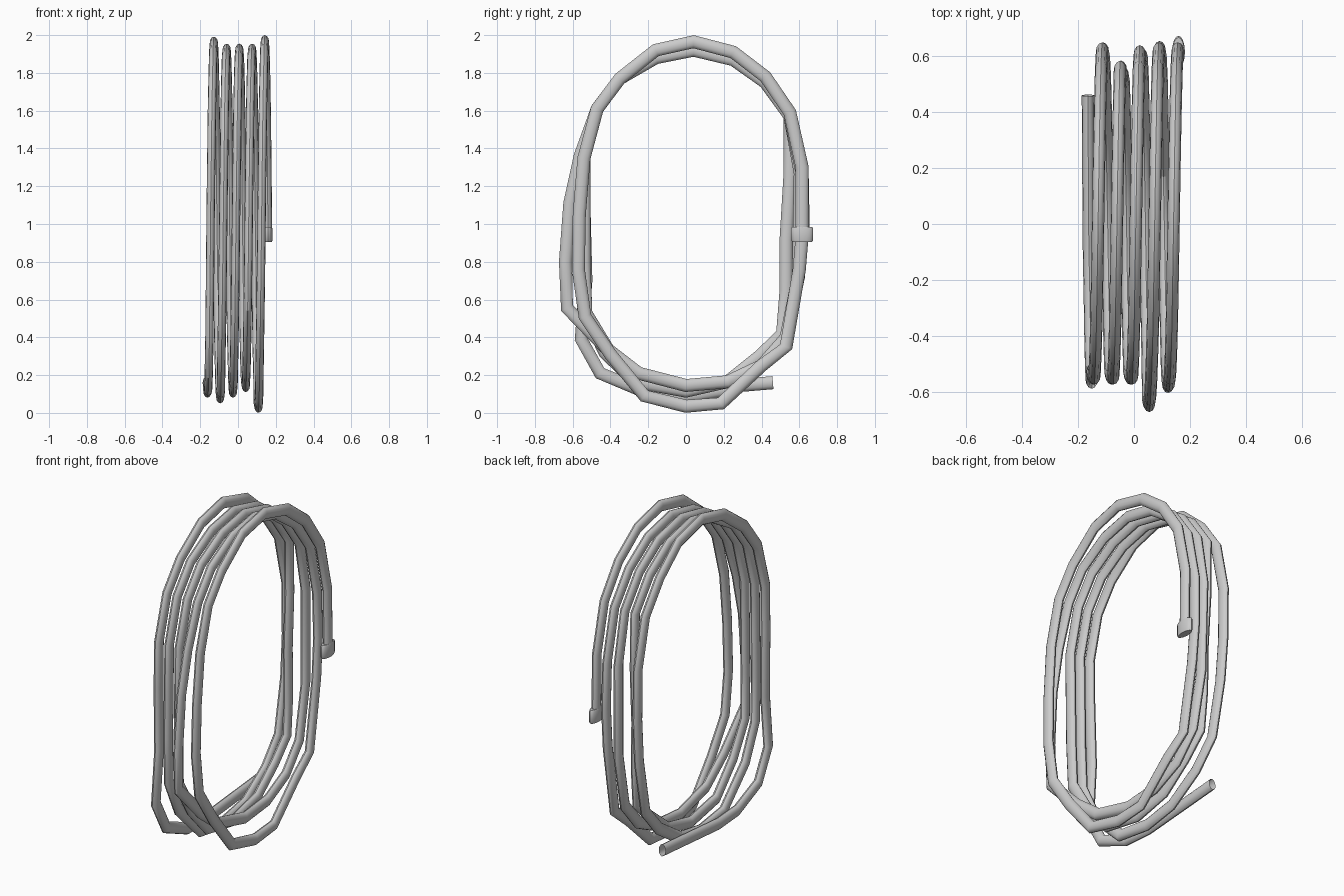
import bpy, bmesh, math
from mathutils import Vector

if "Cube" in bpy.data.objects:
    bpy.data.objects.remove(bpy.data.objects["Cube"])

# One typical turn of the coil as (y, z), from the bottom round the front, top and back
LOOP = [(.22, .165), (0, .145), (-.23, .175), (-.42, .30), (-.53, .53), (-.54, .80),
        (-.54, 1.08), (-.54, 1.35), (-.47, 1.61), (-.35, 1.77), (-.16, 1.88), (.04, 1.92),
        (.25, 1.87), (.42, 1.75), (.55, 1.57), (.605, 1.27), (.60, .97), (.595, .72),
        (.53, .40), (.40, .25)]

# Sagging and bulging spots, keyed by point number, for each turn
CHANGES = [
    {0: (.46, .16), 1: (-.07, .115), 2: (-.25, .125), 3: (-.455, .21), 4: (-.555, .39),
     5: (-.53, .70), 10: (-.16, 1.91), 11: (.04, 1.957), 12: (.25, 1.90), 15: (.615, 1.28),
     16: (.615, .97)},
    {0: (.20, .12), 1: (0, .085), 2: (-.22, .115), 3: (-.43, .32), 15: (.55, 1.25),
     16: (.53, .92), 17: (.53, .65), 18: (.51, .42), 19: (.39, .30)},
    {1: (0, .115), 2: (-.25, .16), 3: (-.41, .33)},
    {2: (-.25, .21), 3: (-.42, .34), 4: (-.63, .555), 5: (-.638, .80), 6: (-.615, 1.11),
     7: (-.56, 1.36), 15: (.615, 1.27), 16: (.62, 1.0), 17: (.60, .76), 18: (.53, .35)},
    {0: (.185, .05), 1: (0, .035), 2: (-.22, .09), 3: (-.40, .31), 4: (-.535, .51),
     5: (-.57, .76), 6: (-.565, 1.05), 7: (-.54, 1.35), 10: (-.16, 1.92), 11: (.04, 1.965),
     12: (.25, 1.91), 13: (.42, 1.78), 14: (.55, 1.59), 15: (.615, 1.30), 16: (.615, .95)},
]
TURNS, N = len(CHANGES), len(LOOP)


def tube(name, path, radii, rx_ratio, sides=12, caps=False):
    """Sweep a flattened oval along a path lying close to the y-z plane."""
    bm = bmesh.new()
    rings = []
    for i, p in enumerate(path):
        a, b = path[max(i - 1, 0)], path[min(i + 1, len(path) - 1)]
        t = (b - a).normalized()
        n = Vector((0, -t.z, t.y)).normalized()
        w = t.cross(n)
        r = radii[i]
        rings.append([bm.verts.new(p + n * r * math.cos(k * math.tau / sides)
                                   + w * r * rx_ratio * math.sin(k * math.tau / sides))
                      for k in range(sides)])
    for r0, r1 in zip(rings, rings[1:]):
        for k in range(sides):
            j = (k + 1) % sides
            bm.faces.new((r0[k], r0[j], r1[j], r1[k]))
    if caps:
        bm.faces.new(rings[0])
        bm.faces.new(rings[-1])
    bmesh.ops.recalc_face_normals(bm, faces=bm.faces)
    mesh = bpy.data.meshes.new(name)
    bm.to_mesh(mesh)
    bm.free()
    ob = bpy.data.objects.new(name, mesh)
    bpy.context.collection.objects.link(ob)
    bpy.context.view_layer.objects.active = ob
    ob.select_set(True)
    bpy.ops.object.shade_smooth_by_angle(angle=math.radians(35))
    ob.select_set(False)
    return ob


# Hose: five turns stepping across x, stopping part-way down the back
path = []
for t in range(TURNS):
    for i in range(N):
        if t == TURNS - 1 and i > 16:
            break
        y, z = CHANGES[t].get(i, LOOP[i])
        path.append(Vector((-.165 + .0675 * (t + i / N), y, z)))
tube("hose", path, [.0345] * len(path), .64)

# Collar on the hanging end of the hose
end = path[-1]
collar = [Vector((end.x, end.y, z)) for z in (.985, .977, .913, .905)]
tube("end_collar", collar, [.052, .058, .058, .052], .4, sides=16, caps=True)
